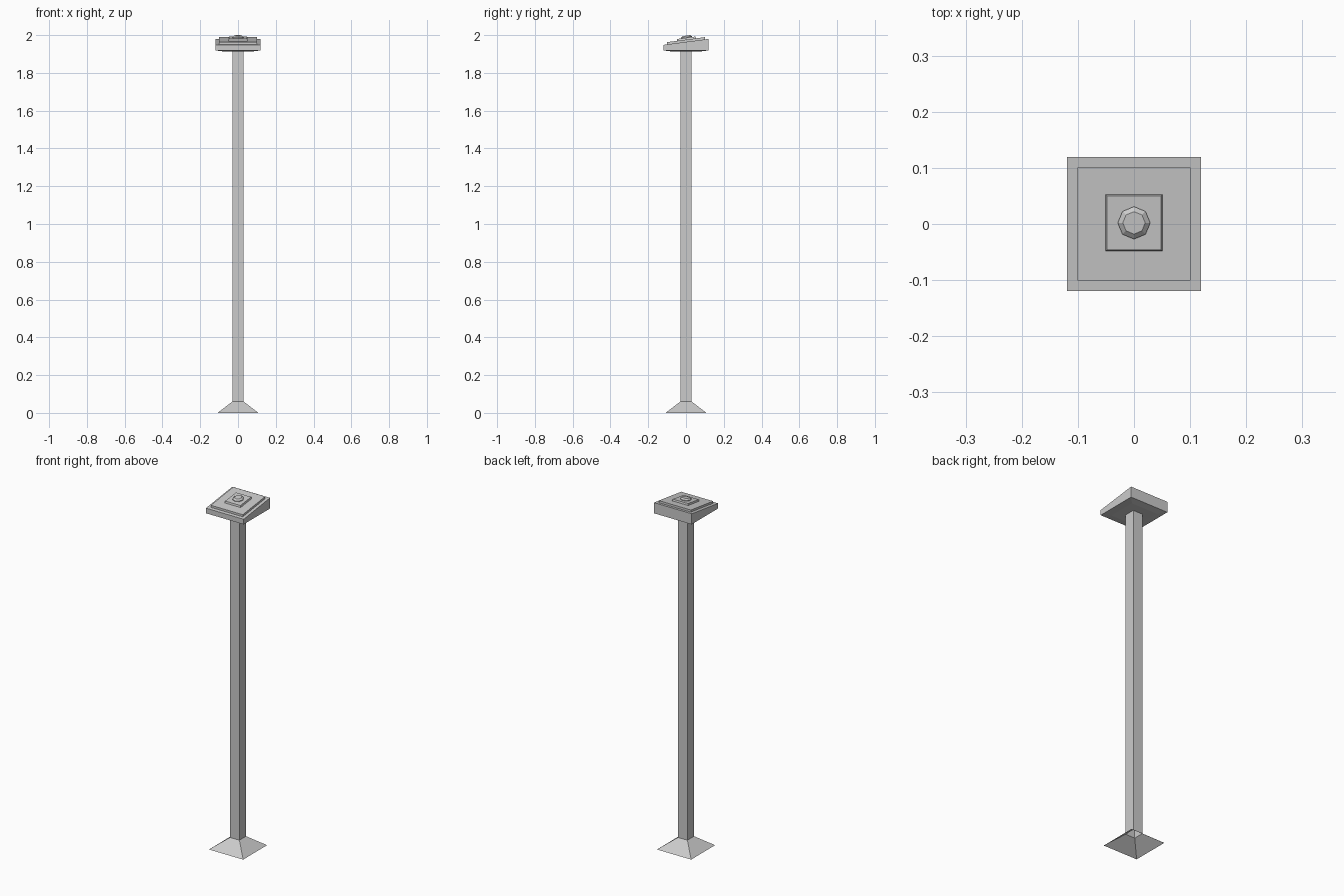
import bpy, bmesh, math

if "Cube" in bpy.data.objects:
    bpy.data.objects.remove(bpy.data.objects["Cube"])

TILT = math.radians(7.5)
SLOPE = math.tan(TILT)


def loft(name, rings, cap_bottom=True, cap_top=True):
    """Skin a stack of equal-length vertex rings, bottom to top."""
    bm = bmesh.new()
    loops = [[bm.verts.new(p) for p in ring] for ring in rings]
    for low, high in zip(loops, loops[1:]):
        n = len(low)
        for i in range(n):
            j = (i + 1) % n
            bm.faces.new((low[i], low[j], high[j], high[i]))
    if cap_bottom:
        bm.faces.new(loops[0][::-1])
    if cap_top:
        bm.faces.new(loops[-1])
    mesh = bpy.data.meshes.new(name)
    bm.to_mesh(mesh)
    bm.free()
    obj = bpy.data.objects.new(name, mesh)
    bpy.context.collection.objects.link(obj)
    return obj


def square(h, z, slope=0.0):
    """Square ring of half-width h, optionally rising towards the back."""
    return [(x * h, y * h, z + y * h * slope)
            for x, y in ((-1, -1), (1, -1), (1, 1), (-1, 1))]


def octagon(r, z, slope=0.0):
    angles = [i * math.pi / 4 for i in range(8)]
    return [(r * math.cos(a), r * math.sin(a), z + r * math.sin(a) * slope)
            for a in angles]


# flared foot, open underneath
loft("foot", [square(0.108, 0.0), square(0.03, 0.06)], False, False)

# square hollow post
loft("post", [square(0.03, 0.06), square(0.03, 1.915)], False, False)

# wedge-shaped head with a shallow chamfer underneath
loft("head", [square(0.08, 1.914), square(0.119, 1.919),
              square(0.119, 1.964, SLOPE)])

# raised panel on the sloping top
loft("top_panel", [square(0.101, 1.960, SLOPE), square(0.101, 1.976, SLOPE)])

# small bevelled plate
plate = loft("small_plate", [square(0.051, 1.974, SLOPE),
                             square(0.048, 1.986, SLOPE)])
plate.location.y = 0.002

# eight-sided button
button = loft("button", [octagon(0.029, 1.985, SLOPE),
                         octagon(0.029, 1.990, SLOPE),
                         octagon(0.020, 1.9973, SLOPE)])
button.location.y = 0.002
